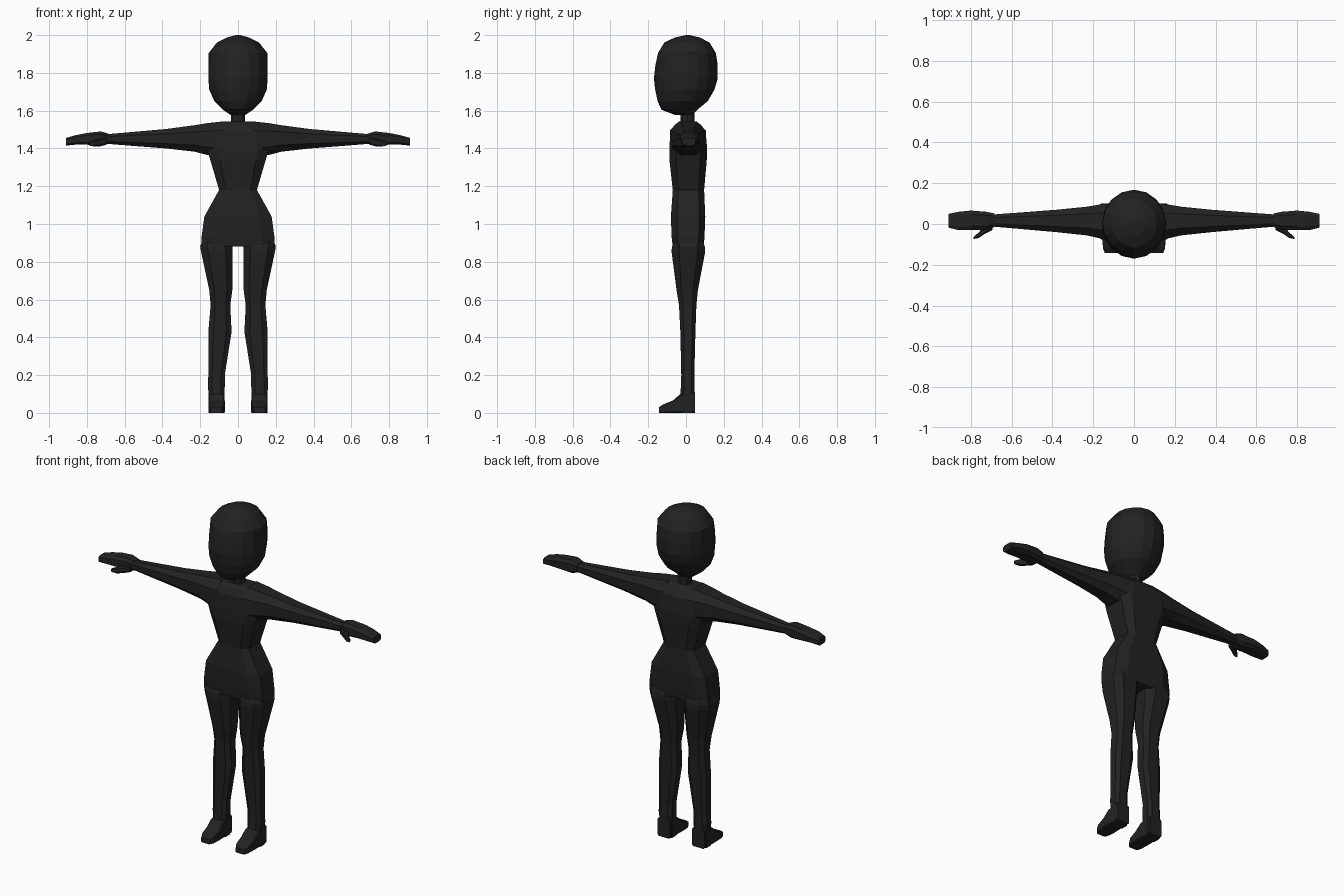
import bpy, bmesh, math

mat = bpy.data.materials.new("charcoal black")
mat.diffuse_color = (0.016, 0.016, 0.016, 1)


def chamfered(c):
    """Unit square with its corners cut by c (8 points, anticlockwise)."""
    d = 1 - c
    return [(1, -d), (1, d), (d, 1), (-d, 1), (-1, d), (-1, -d), (-d, -1), (d, -1)]


def regular(n):
    return [(math.cos(2 * math.pi * i / n), math.sin(2 * math.pi * i / n)) for i in range(n)]


def loft(name, axis, shape, rings, mirror=False):
    """Skin rings (position, u0, u1, v0, v1) along an axis; u, v are the other axes in order."""
    bm = bmesh.new()
    loops = []
    for p, u0, u1, v0, v1 in rings:
        loop = []
        for a, b in shape:
            co = [(u0 + u1) / 2 + a * (u1 - u0) / 2, (v0 + v1) / 2 + b * (v1 - v0) / 2]
            co.insert(axis, p)
            loop.append(bm.verts.new(co))
        loops.append(loop)
    n = len(shape)
    for lo, hi in zip(loops, loops[1:]):
        for i in range(n):
            j = (i + 1) % n
            bm.faces.new((lo[i], lo[j], hi[j], hi[i]))
    bm.faces.new(loops[0])
    bm.faces.new(loops[-1])
    bmesh.ops.recalc_face_normals(bm, faces=bm.faces)
    mesh = bpy.data.meshes.new(name)
    bm.to_mesh(mesh)
    bm.free()
    mesh.materials.append(mat)
    ob = bpy.data.objects.new(name, mesh)
    bpy.context.collection.objects.link(ob)
    if mirror:
        ob.modifiers.new("mirror", 'MIRROR')
    return ob


X, Y, Z = 0, 1, 2


def centred(rows):
    return [(z, -w, w, y0, y1) for z, w, y0, y1 in rows]


# Large faceted head: z, half width, front y, back y
loft("head", Z, regular(16), centred([
    (1.578, .04, -.06, .035), (1.605, .08, -.13, .06), (1.65, .125, -.15, .115),
    (1.71, .152, -.163, .15), (1.77, .157, -.17, .168), (1.84, .157, -.162, .168),
    (1.905, .155, -.148, .158), (1.96, .112, -.115, .125), (1.987, .06, -.06, .075),
    (2.0, .012, -.002, .02)]))

# Neck
loft("neck", Z, regular(8), centred([
    (1.50, .05, -.04, .055), (1.545, .037, -.03, .045), (1.63, .037, -.03, .045)]))

# Torso with narrow waist and wide hips
loft("torso", Z, chamfered(.35), centred([
    (.88, .195, -.07, .093), (.93, .193, -.076, .098), (1.04, .178, -.08, .102),
    (1.18, .10, -.07, .096), (1.34, .147, -.088, .11), (1.40, .165, -.088, .112),
    (1.49, .14, -.083, .104), (1.525, .115, -.06, .08), (1.543, .09, -.035, .05)]))

# Arms, stretched out level
loft("arm", X, chamfered(.5), [
    (.08, -.085, .105, 1.35, 1.543), (.17, -.07, .095, 1.367, 1.533),
    (.23, -.056, .085, 1.383, 1.523), (.38, -.04, .07, 1.40, 1.503),
    (.55, -.025, .057, 1.413, 1.488), (.70, -.012, .046, 1.425, 1.475)], True)

# Mitten hands and hooked thumbs
loft("hand", X, chamfered(.4), [
    (.685, -.015, .052, 1.425, 1.478), (.725, -.028, .06, 1.415, 1.49),
    (.80, -.03, .066, 1.42, 1.482), (.86, -.03, .06, 1.42, 1.47),
    (.91, -.018, .05, 1.415, 1.456)], True)
loft("thumb", X, chamfered(.4), [
    (.695, -.03, .005, 1.42, 1.46), (.735, -.05, -.01, 1.41, 1.45),
    (.76, -.068, -.04, 1.41, 1.445), (.787, -.074, -.064, 1.415, 1.435)], True)

# Legs: thigh, knee, calf, ankle
loft("leg", Z, chamfered(.45), [
    (.0, .072, .155, -.03, .046), (.10, .072, .155, -.03, .046),
    (.14, .07, .16, -.027, .046), (.20, .07, .157, -.025, .044),
    (.43, .034, .157, -.03, .05), (.57, .041, .145, -.037, .055),
    (.65, .03, .152, -.05, .063), (.85, .028, .195, -.076, .101),
    (.88, .028, .2, -.075, .1), (.91, .05, .19, -.06, .09)], True)

# Feet, pointing forward
loft("foot", Y, chamfered(.15), [
    (.047, .074, .154, 0, .11), (-.03, .071, .156, 0, .10), (-.07, .07, .156, 0, .065),
    (-.12, .074, .152, 0, .045), (-.143, .085, .143, 0, .03)], True)
